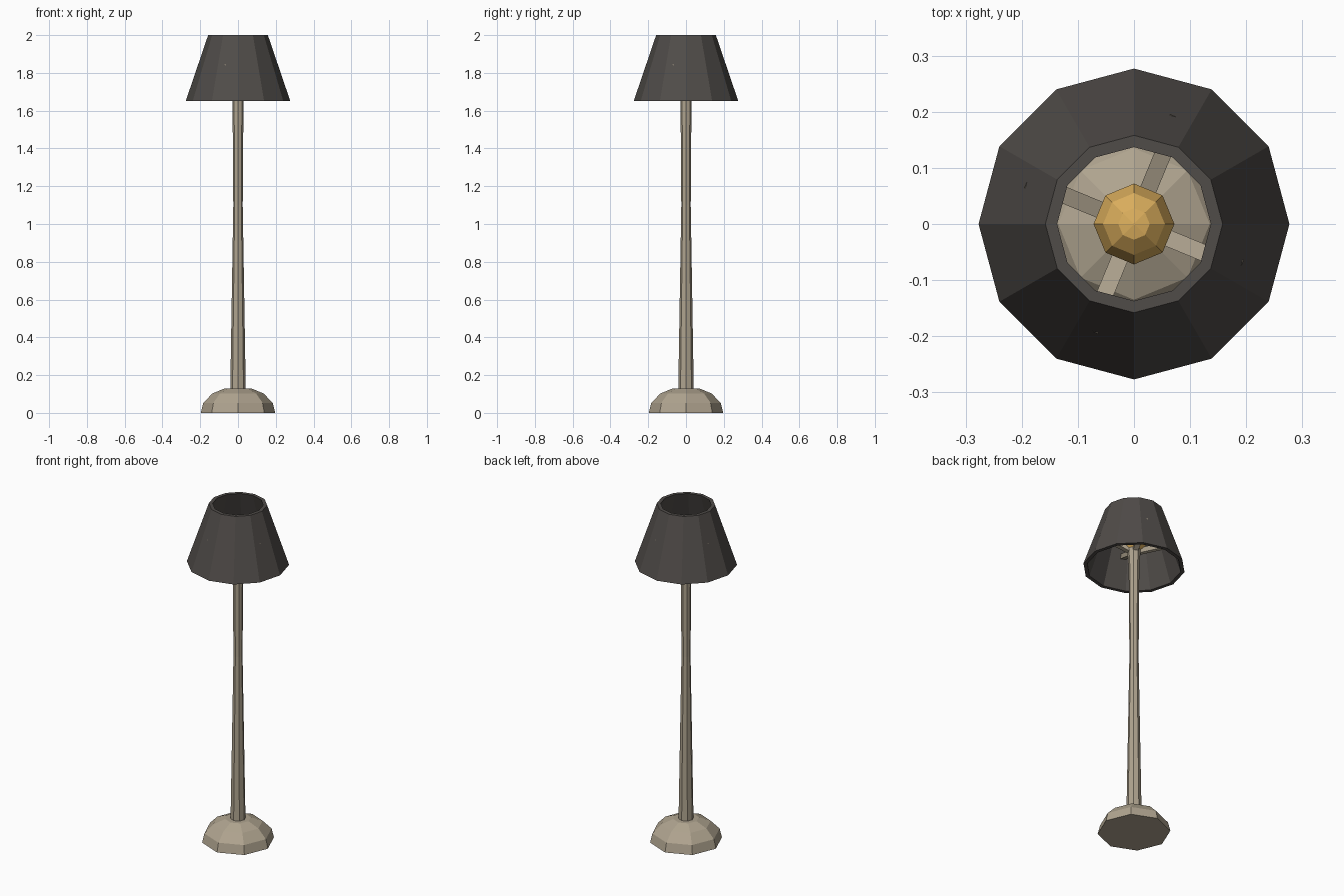
import bpy, bmesh, math
from mathutils import Vector

if "Cube" in bpy.data.objects:
    bpy.data.objects.remove(bpy.data.objects["Cube"])


def material(name, rgb):
    m = bpy.data.materials.new(name)
    m.diffuse_color = (*rgb, 1)
    m.use_nodes = True
    m.node_tree.nodes["Principled BSDF"].inputs["Base Color"].default_value = m.diffuse_color
    return m


beige = material("warm beige", (0.43, 0.37, 0.275))
charcoal = material("charcoal", (0.08, 0.072, 0.066))
gold = material("amber", (0.72, 0.43, 0.11))


def finish(name, bm, mat):
    bmesh.ops.recalc_face_normals(bm, faces=bm.faces)
    me = bpy.data.meshes.new(name)
    bm.to_mesh(me)
    bm.free()
    me.materials.append(mat)
    ob = bpy.data.objects.new(name, me)
    bpy.context.collection.objects.link(ob)
    return ob


def lathe(name, profile, sides, mat, loop=False):
    """Revolve (radius, height) points; cap the ends, or close the section."""
    bm = bmesh.new()
    rings = []
    for r, z in profile:
        rings.append([bm.verts.new((r * math.cos(2 * math.pi * i / sides),
                                    r * math.sin(2 * math.pi * i / sides), z))
                      for i in range(sides)])
    pairs = list(zip(rings, rings[1:]))
    if loop:
        pairs.append((rings[-1], rings[0]))
    else:
        bm.faces.new(rings[0])
        bm.faces.new(rings[-1])
    for a, b in pairs:
        for i in range(sides):
            j = (i + 1) % sides
            bm.faces.new((a[i], a[j], b[j], b[i]))
    return finish(name, bm, mat)


# Domed foot
lathe("base", [(0.197, 0), (0.184, 0.053), (0.135, 0.103), (0.07, 0.13)], 8, beige)

# Slender pole, narrowest in the upper middle
lathe("pole", [(0.041, 0.125), (0.025, 1.1), (0.029, 1.65), (0.037, 1.77)], 8, beige)

# Four arms rising from the pole to the shade
for k in range(4):
    a = math.radians(67.5 + 90 * k)
    out = Vector((math.cos(a), math.sin(a), 0))
    side = Vector((-out.y, out.x, 0)) * 0.015
    bm = bmesh.new()
    ends = []
    for r, z in ((0.025, 1.755), (0.205, 1.83)):
        ends.append([bm.verts.new(out * r + side * s + Vector((0, 0, z + dz)))
                     for s, dz in ((-1, -0.015), (1, -0.015), (1, 0.015), (-1, 0.015))])
    for e in ends:
        bm.faces.new(e)
    for i in range(4):
        j = (i + 1) % 4
        bm.faces.new((ends[0][i], ends[0][j], ends[1][j], ends[1][i]))
    finish(f"shade_arm_{k + 1}", bm, beige)

# Bulb
lathe("bulb", [(0.035, 1.76), (0.066, 1.79), (0.072, 1.83), (0.055, 1.875),
               (0.028, 1.898), (0.002, 1.903)], 8, gold)

# Open twelve-sided shade with wall thickness
lathe("shade", [(0.277, 1.65), (0.158, 2.0), (0.137, 2.0), (0.256, 1.65)],
      12, charcoal, loop=True)
